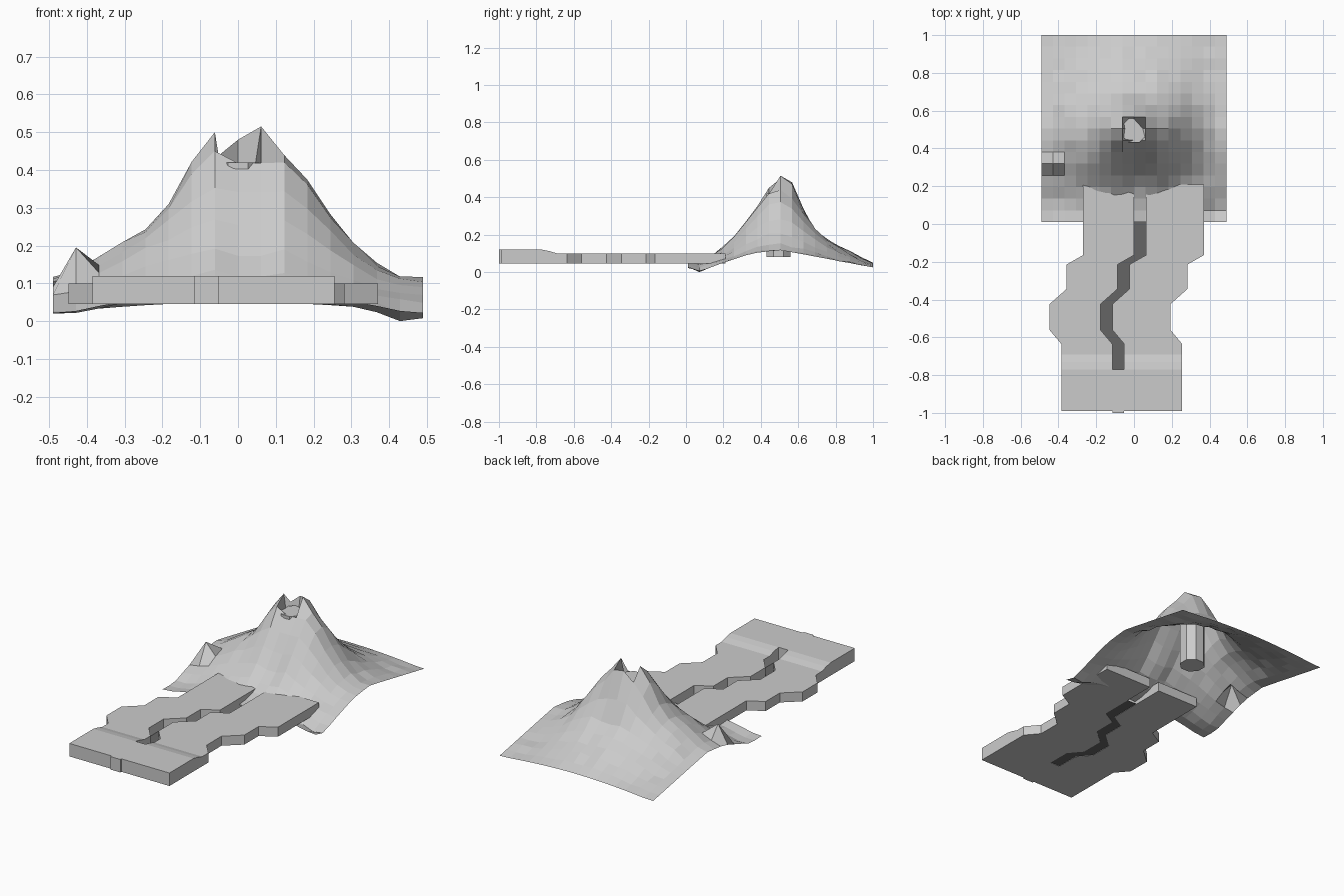
import bpy, bmesh, math, random

if "Cube" in bpy.data.objects:
    bpy.data.objects.remove(bpy.data.objects["Cube"])

random.seed(4)
N = 16
STEP = 0.98 / N


def make_object(name, verts, faces):
    mesh = bpy.data.meshes.new(name)
    mesh.from_pydata(verts, [], faces)
    mesh.update()
    obj = bpy.data.objects.new(name, mesh)
    bpy.context.collection.objects.link(obj)
    return obj


def interp(points, t):
    if t <= points[0][0]:
        return points[0][1]
    for (a, u), (b, v) in zip(points, points[1:]):
        if t <= b:
            return u + (v - u) * (t - a) / (b - a)
    return points[-1][1]


# Mountain slopes by direction: extra height at even radius steps
RADII = (.06, .123, .185, .246, .308, .37, .43, .49)
RIGHT, LEFT, BACK, FRONT = [list(zip(RADII, h)) for h in (
    (.375, .305, .245, .155, .08, .025, 0, 0),
    (.36, .28, .175, .115, .08, .05, .015, 0),
    (.34, .225, .12, .085, .06, .045, .03, .01),
    (.33, .22, .14, .075, .03, 0, 0, 0))]
# Ground edge and lava run heights by depth
EDGE = [(.01, .022), (.08, .006), (.2, .05), (.35, .1), (.5, .118),
        (.6, .1), (.8, .06), (1, .02)]
LAVA = [(.01, .065), (.08, .072), (.14, .09), (.2, .12), (.26, .175),
        (.32, .255), (.38, .34), (.445, .42)]
# Jagged crater rim and the small side peak
SPECIAL = {(8, 8): .12, (9, 8): .515, (7, 8): .50, (8, 9): .48, (9, 9): .47,
           (7, 9): .43, (7, 7): .45, (10, 7): .42, (1, 5): .195}


def height(i, j):
    x, y = -.49 + STEP * i, .01 + .0619 * j
    if (i, j) in SPECIAL:
        return SPECIAL[i, j]
    if i in (8, 9) and j <= 7:
        return interp(LAVA, y)
    dy = y - .505
    r = math.hypot(x, dy) + 1e-6
    w = (x / r) ** 2
    cone = (interp(RIGHT if x > 0 else LEFT, r) * w
            + interp(BACK if dy > 0 else FRONT, r) * (1 - w))
    bulge = interp([(.3, .055), (.5, .02)], y) * max(0, 1 - (x / .45) ** 2)
    z = interp(EDGE, y) + cone + bulge
    if x < 0 and j == 1:
        z += .012
    if 0 < i < N and 0 < j < N:
        z += random.uniform(-.006, .006)
    return max(z, .003)


# Mountain: open faceted sheet, with one column of cells left for the lava run
verts = [(-.49 + STEP * i, .01 + .0619 * j, height(i, j))
         for j in range(N + 1) for i in range(N + 1)]
verts[17 + 15] = (verts[32][0], verts[32][1], 0)


def cell(i, j):
    a = j * (N + 1) + i
    return (a, a + 1, a + N + 2, a + N + 1)


make_object("mountain", verts, [cell(i, j) for j in range(N) for i in range(N)
                                if not (i == 8 and j < 7)])

# Lava run down the front slope
run = []
for j in range(8):
    run += [verts[j * 17 + 8], verts[j * 17 + 9]]
make_object("lava_run", run, [(2 * j, 2 * j + 1, 2 * j + 3, 2 * j + 2) for j in range(7)])

# Lava core standing inside the crater
bpy.ops.mesh.primitive_cylinder_add(vertices=8, radius=.07, depth=.34,
                                    location=(0, .495, .25),
                                    rotation=(0, 0, math.pi / 8))
bpy.context.object.name = "lava_core"

# Winding road: (depth, sideways shift, top height)
BOTTOM = .045
ROWS = [(.21, 0, .1), (-.165, 0, .1), (-.215, -.088, .1), (-.345, -.088, .1),
        (-.425, -.178, .1), (-.56, -.178, .1), (-.635, -.115, .1),
        (-.69, -.115, .1), (-.73, -.115, .112), (-.77, -.115, .12), (-.99, -.115, .12)]


def strip(name, rows, left, right):
    """Solid strip following the road rows between two side offsets."""
    v, f = [], []
    for y, s, top in rows:
        v += [(left + s, y, BOTTOM), (right + s, y, BOTTOM),
              (right + s, y, top), (left + s, y, top)]
    for k in range(len(rows) - 1):
        a, b = 4 * k, 4 * k + 4
        f += [(a + n, b + n, b + (n + 1) % 4, a + (n + 1) % 4) for n in range(4)]
    e = len(v) - 4
    f += [(3, 2, 1, 0), (e, e + 1, e + 2, e + 3)]
    obj = make_object(name, v, f)
    bm = bmesh.new()
    bm.from_mesh(obj.data)
    bmesh.ops.recalc_face_normals(bm, faces=bm.faces)
    bm.to_mesh(obj.data)
    bm.free()
    return obj


strip("road_left", ROWS, -.27, 0)
strip("road_right", ROWS, .063, .37)
strip("road_end_block", [ROWS[-2], (-1.0, -.115, .12)], 0, .063)

# Dark channel floor between the two road halves
floor = []
for y, s, _ in ROWS[:-1]:
    floor += [(s, min(y, .02), .047), (s + .063, min(y, .02), .047)]
channel = make_object("channel_floor", floor,
                      [(2 * k, 2 * k + 2, 2 * k + 3, 2 * k + 1) for k in range(len(ROWS) - 2)])
dark = bpy.data.materials.new("dark_channel")
dark.diffuse_color = (.13, .13, .13, 1)
dark.use_nodes = True
dark.node_tree.nodes["Principled BSDF"].inputs["Base Color"].default_value = dark.diffuse_color
channel.data.materials.append(dark)
